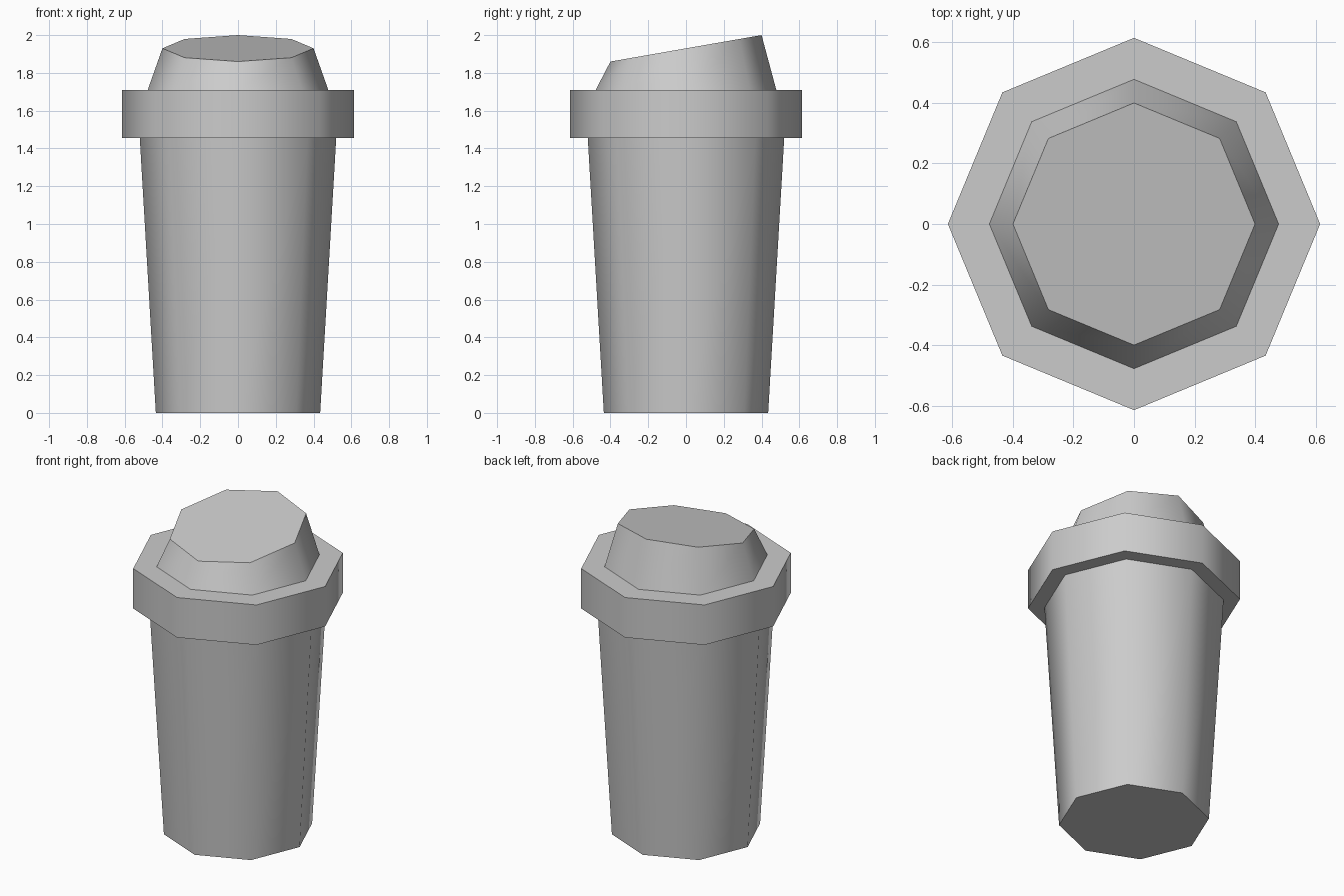
import bpy
import bmesh
from math import cos, sin, pi

SIDES = 8

cube = bpy.data.objects.get("Cube")
if cube:
    bpy.data.objects.remove(cube, do_unlink=True)

grey = bpy.data.materials.new("plain_grey")
grey.use_nodes = True
colour = (0.6, 0.6, 0.6, 1)
grey.diffuse_color = colour
grey.node_tree.nodes["Principled BSDF"].inputs["Base Color"].default_value = colour


def turned(name, profile, cap_bottom=False, cap_top=False, top_slope=0.0):
    """Eight-sided turned shape: smooth around, sharp at each ring."""
    bm = bmesh.new()
    rings = []
    for i, (radius, z) in enumerate(profile):
        slope = top_slope if i == len(profile) - 1 else 0
        ring = []
        for k in range(SIDES):
            a = 2 * pi * k / SIDES
            x, y = radius * cos(a), radius * sin(a)
            ring.append(bm.verts.new((x, y, z + slope * y)))
        rings.append(ring)

    for low, high in zip(rings, rings[1:]):
        flat = abs(low[0].co.z - high[0].co.z) < 0.001
        for k in range(SIDES):
            n = (k + 1) % SIDES
            face = bm.faces.new((low[k], low[n], high[n], high[k]))
            face.smooth = not flat
    if cap_bottom:
        bm.faces.new(rings[0][::-1])
    if cap_top:
        bm.faces.new(rings[-1])

    for ring in rings:
        for k in range(SIDES):
            bm.edges.get((ring[k], ring[(k + 1) % SIDES])).smooth = False

    mesh = bpy.data.meshes.new(name)
    bm.to_mesh(mesh)
    bm.free()
    mesh.materials.append(grey)
    obj = bpy.data.objects.new(name, mesh)
    bpy.context.collection.objects.link(obj)
    return obj


# Tapered cup with a closed base
turned("cup_body", [(0.435, 0), (0.52, 1.455)], cap_bottom=True)

# Wide lid band stepping in to a raised cap with a slanted top
turned("lid", [(0.52, 1.455), (0.615, 1.455), (0.615, 1.71),
               (0.478, 1.71), (0.40, 1.93)],
       cap_top=True, top_slope=0.175)
